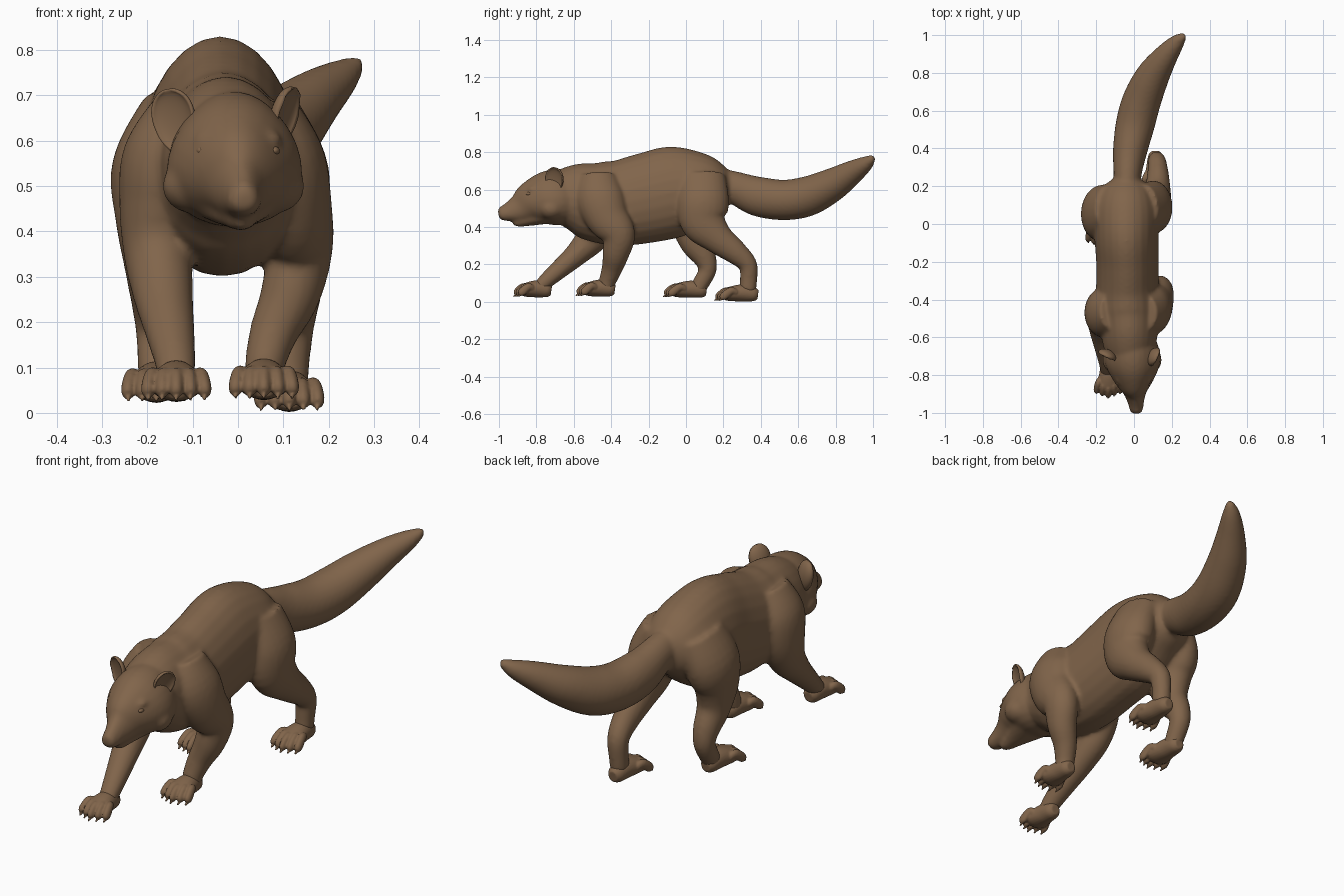
import bpy
import bmesh
import math
from mathutils import Vector, Matrix

cube = bpy.data.objects.get("Cube")
if cube:
    bpy.data.objects.remove(cube)

# Single fur colour
fur = bpy.data.materials.new("brown_fur")
fur.use_nodes = True
fur.diffuse_color = (0.22, 0.13, 0.07, 1)
fur.node_tree.nodes["Principled BSDF"].inputs["Base Color"].default_value = fur.diffuse_color


def spline(rows, steps):
    """Smoothly interpolate rows of numbers with a Catmull-Rom curve."""
    rows = [Vector(row) for row in rows]
    result = []
    for i in range(len(rows) - 1):
        before, start = rows[max(i - 1, 0)], rows[i]
        end, after = rows[i + 1], rows[min(i + 2, len(rows) - 1)]
        for step in range(steps):
            t = step / steps
            result.append(0.5 * (2 * start + (end - before) * t
                                 + (2 * before - 5 * start + 4 * end - after) * t ** 2
                                 + (3 * start - before - 3 * end + after) * t ** 3))
    return result + [rows[-1]]


def loft(bm, rows, taper=0.0, steps=5, sides=24):
    """Skin oval rings along a path; each row is x, y, z, half width, half depth."""
    samples = spline(rows, steps)
    centres = [Vector(s[:3]) for s in samples]
    rings = []
    for i, sample in enumerate(samples):
        ahead = centres[min(i + 1, len(centres) - 1)]
        tangent = (ahead - centres[max(i - 1, 0)]).normalized()
        side = Vector((1, 0, 0))
        side = (side - tangent * side.dot(tangent)).normalized()
        up = tangent.cross(side)
        ring = []
        for k in range(sides):
            angle = math.tau * k / sides
            width = sample[3] * (1 - taper * math.sin(angle))
            point = centres[i] + side * width * math.cos(angle) + up * sample[4] * math.sin(angle)
            ring.append(bm.verts.new(point))
        rings.append(ring)
    faces = []
    for a, b in zip(rings, rings[1:]):
        for k in range(sides):
            n = (k + 1) % sides
            faces.append(bm.faces.new((a[k], a[n], b[n], b[k])))
    faces.append(bm.faces.new(rings[0][::-1]))
    faces.append(bm.faces.new(rings[-1]))
    bmesh.ops.recalc_face_normals(bm, faces=faces)


def ellipsoid(bm, centre, radii):
    place = Matrix.Translation(centre) @ Matrix.Diagonal((*radii, 1))
    return bmesh.ops.create_uvsphere(bm, u_segments=28, v_segments=16, radius=1, matrix=place)["verts"]


def finish(bm, name, voxel=None, smoothing=0):
    """Turn the mesh into an object, optionally fused into one skin."""
    for face in bm.faces:
        face.smooth = True
    mesh = bpy.data.meshes.new(name)
    bm.to_mesh(mesh)
    bm.free()
    mesh.materials.append(fur)
    obj = bpy.data.objects.new(name, mesh)
    bpy.context.collection.objects.link(obj)
    if voxel:
        fuse = obj.modifiers.new("fuse", 'REMESH')
        fuse.mode = 'VOXEL'
        fuse.voxel_size = voxel
        fuse.use_smooth_shade = True
        soften = obj.modifiers.new("soften", 'SMOOTH')
        soften.factor = 0.5
        soften.iterations = smoothing
    return obj


body = bmesh.new()

# Torso, rump to neck
loft(body, [
    (-.04, .25, .61, .05, .07), (-.04, .2, .61, .12, .12),
    (-.04, .1, .61, .165, .188), (-.04, -.05, .592, .17, .242),
    (-.035, -.2, .558, .165, .242), (-.035, -.35, .53, .165, .23),
    (-.03, -.48, .535, .165, .215), (-.025, -.58, .555, .15, .188),
    (-.02, -.66, .56, .135, .155), (-.01, -.72, .555, .1, .12)], taper=.08)

# Head, neck to nose
loft(body, [
    (-.015, -.6, .56, .12, .14), (-.01, -.68, .56, .145, .15),
    (-.005, -.75, .553, .142, .143), (0, -.83, .53, .105, .113),
    (.005, -.89, .5, .063, .08), (.01, -.945, .482, .043, .054),
    (.013, -.985, .472, .035, .038), (.014, -1.003, .468, .022, .024)], taper=.18)

# Lower jaw
loft(body, [(-.005, -.76, .455, .09, .04), (.003, -.85, .437, .05, .032),
            (.008, -.9, .426, .03, .025), (.01, -.925, .425, .014, .014)])

# Brow ridges and cheeks
for s in (-1, 1):
    ellipsoid(body, (s * .072, -.815, .603), (.025, .035, .018))
    ellipsoid(body, (s * .09 - .01, -.72, .5), (.067, .07, .06))

# Tail
loft(body, [
    (-.04, .1, .63, .07, .1), (-.035, .25, .612, .073, .088),
    (-.022, .38, .565, .09, .106), (.005, .52, .545, .103, .108),
    (.04, .65, .565, .103, .107), (.097, .78, .625, .09, .09),
    (.165, .885, .69, .066, .066), (.225, .96, .738, .043, .042),
    (.262, .996, .768, .02, .02), (.268, 1.004, .772, .01, .01)])

# Legs, shoulder or hip down to ankle
front_left = [
    (.05, -.47, .67, .075, .1), (.095, -.46, .56, .095, .13),
    (.12, -.42, .45, .088, .115), (.135, -.36, .36, .074, .09),
    (.115, -.375, .26, .066, .072), (.08, -.395, .18, .054, .056),
    (.06, -.42, .11, .045, .046), (.057, -.43, .06, .04, .04)]
front_right = [
    (-.11, -.46, .67, .075, .1), (-.155, -.47, .56, .1, .13),
    (-.172, -.47, .45, .09, .12), (-.175, -.5, .35, .077, .09),
    (-.165, -.58, .26, .066, .065), (-.15, -.67, .18, .055, .052),
    (-.138, -.75, .11, .045, .042), (-.136, -.79, .07, .04, .035)]
hind_left = [
    (.05, .08, .67, .08, .13), (.1, .09, .54, .098, .14),
    (.115, .095, .43, .086, .125), (.125, .17, .34, .07, .085),
    (.127, .265, .265, .057, .065), (.122, .33, .2, .048, .05),
    (.117, .335, .12, .042, .046), (.115, .33, .06, .04, .045)]
hind_right = [
    (-.13, .08, .67, .08, .13), (-.178, .06, .54, .1, .145),
    (-.185, .035, .43, .086, .122), (-.18, .05, .32, .07, .085),
    (-.177, .1, .235, .057, .062), (-.177, .115, .17, .048, .048),
    (-.178, .08, .1, .043, .045), (-.178, .06, .06, .04, .04)]
for leg in (front_left, front_right, hind_left, hind_right):
    loft(body, leg)
finish(body, "body", voxel=.01, smoothing=7)


def paw(name, x, heel, tip, floor):
    """Sole with five arched toes and short claws."""
    bm = bmesh.new()
    length = heel - tip

    def at(share):
        return heel - share * length

    loft(bm, [(x, heel, floor + .042, .022, .025),
              (x, at(.1), floor + .045, .038, .038),
              (x, at(.35), floor + .052, .048, .046),
              (x, at(.65), floor + .046, .06, .038),
              (x, at(.78), floor + .04, .05, .028)])
    for i in range(-2, 3):
        back = abs(i) * .012
        end_x = x + i * .031
        loft(bm, [(x + i * .021, at(.5), floor + .055, .017, .018),
                  (x + i * .027, at(.72) + back, floor + .062, .017, .021),
                  (end_x, at(.88) + back, floor + .035, .016, .022),
                  (end_x, tip + back + .014, floor + .022, .011, .013)], sides=12)
        # Claw
        loft(bm, [(end_x, tip + back + .025, floor + .024, .008, .009),
                  (end_x, tip + back, floor + .011, .004, .004)], sides=10)
    finish(bm, name, voxel=.0045, smoothing=2)


paw("front_left_paw", .057, -.38, -.59, .022)
paw("front_right_paw", -.136, -.72, -.925, .018)
paw("hind_left_paw", .113, .385, .15, -.004)
paw("hind_right_paw", -.18, .11, -.125, .016)


# Cupped ears
def ear(name, centre, turn, lean):
    bm = bmesh.new()
    verts = ellipsoid(bm, (0, 0, 0), (.048, .03, .07))
    for v in verts:
        if v.co.y < 0:
            v.co.y *= -.5
        else:
            v.co.y += .002
        # Narrow the base
        v.co.x *= 1 + v.co.z * 2.5
    spin = Matrix.Rotation(lean, 4, 'Y') @ Matrix.Rotation(turn, 4, 'Z')
    bmesh.ops.transform(bm, verts=bm.verts, matrix=Matrix.Translation(centre) @ spin)
    rim = finish(bm, name).modifiers.new("rim", 'SOLIDIFY')
    rim.thickness = .007
    rim.offset = 0


ear("right_ear", (-.142, -.7, .643), -.45, -.2)
ear("left_ear", (.108, -.705, .648), 1.15, .25)

# Eyes
for name, s in (("right_eye", -1), ("left_eye", 1)):
    bm = bmesh.new()
    ellipsoid(bm, (s * .08, -.838, .578), (.012, .018, .01))
    finish(bm, name)

# Nose pad
bm = bmesh.new()
ellipsoid(bm, (.013, -.982, .485), (.026, .018, .02))
finish(bm, "nose")
